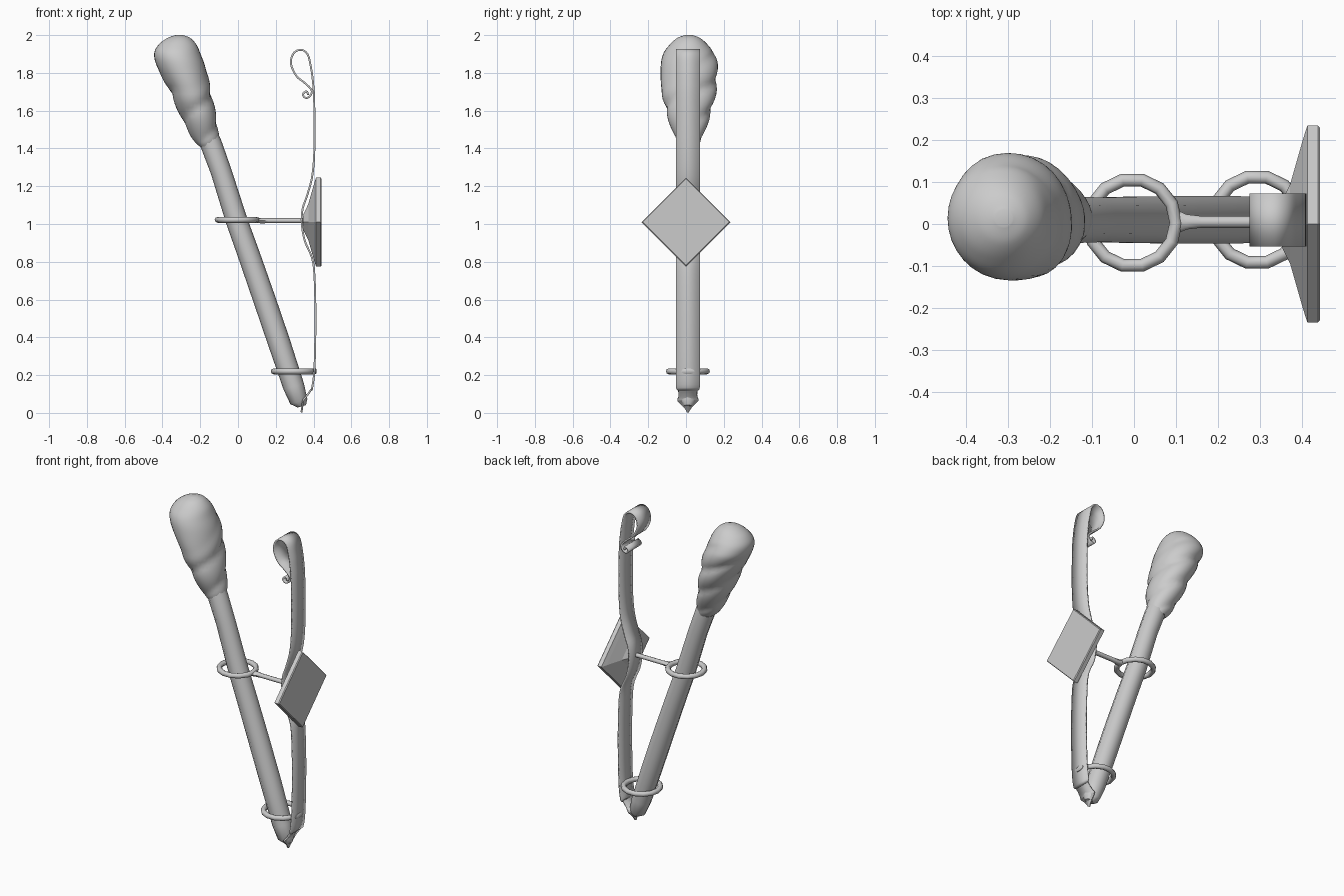
import bpy, bmesh, math
from mathutils import Vector

if "Cube" in bpy.data.objects:
    bpy.data.objects.remove(bpy.data.objects["Cube"])

grey = bpy.data.materials.new("plain_grey")
grey.diffuse_color = (0.6, 0.6, 0.6, 1)
grey.use_nodes = True
grey.node_tree.nodes["Principled BSDF"].inputs["Base Color"].default_value = grey.diffuse_color
CY = 0.01  # slight sideways offset of torch and strap


def finish(ob, angle=40):
    ob.data.materials.clear()
    ob.data.materials.append(grey)
    bpy.ops.object.select_all(action='DESELECT')
    ob.select_set(True)
    bpy.context.view_layer.objects.active = ob
    if angle:
        bpy.ops.object.shade_smooth_by_angle(angle=math.radians(angle))
    return ob


def to_object(name, bm):
    bmesh.ops.recalc_face_normals(bm, faces=bm.faces)
    me = bpy.data.meshes.new(name)
    bm.to_mesh(me)
    bm.free()
    ob = bpy.data.objects.new(name, me)
    bpy.context.collection.objects.link(ob)
    return ob


def loft(name, rings, angle=40):
    """Skin a list of closed rings and cap both ends."""
    bm = bmesh.new()
    vs = [[bm.verts.new(p) for p in r] for r in rings]
    n = len(vs[0])
    for a, b in zip(vs, vs[1:]):
        for i in range(n):
            j = (i + 1) % n
            bm.faces.new((a[i], a[j], b[j], b[i]))
    bm.faces.new(vs[0])
    bm.faces.new(vs[-1])
    return finish(to_object(name, bm), angle)


def angles(n):
    return [2 * math.pi * i / n for i in range(n)]


def smooth_path(pts, steps):
    """Catmull-Rom interpolation through tuples of any length."""
    pts = [Vector(p) for p in pts]
    out = []
    for i in range(len(pts) - 1):
        p0, p1, p2 = pts[max(i - 1, 0)], pts[i], pts[i + 1]
        p3 = pts[min(i + 2, len(pts) - 1)]
        for s in range(steps):
            t = s / steps
            out.append(0.5 * (2 * p1 + (p2 - p0) * t
                              + (2 * p0 - 5 * p1 + 4 * p2 - p3) * t * t
                              + (3 * p1 - p0 - 3 * p2 + p3) * t ** 3))
    return out + [pts[-1]]


# Leaning wooden shaft: x, z, radius
shaft = [(0.338, 0.035, 0.022), (0.322, 0.06, 0.045), (0.295, 0.14, 0.054),
         (0.215, 0.38, 0.057), (0.14, 0.6, 0.057), (0.06, 0.83, 0.056),
         (-0.008, 1.02, 0.055), (-0.09, 1.28, 0.053), (-0.145, 1.43, 0.055),
         (-0.19, 1.54, 0.05)]
loft("shaft", [[(x + r * math.cos(a), CY + r * 1.05 * math.sin(a), z + 0.3 * r * math.cos(a))
                for a in angles(10)] for x, z, r in shaft])

# Wrapped cloth head: x, z, x radius, y radius
profile = [(-0.155, 1.41, 0.048, 0.05), (-0.17, 1.45, 0.068, 0.068),
           (-0.21, 1.57, 0.092, 0.11), (-0.255, 1.71, 0.108, 0.143),
           (-0.30, 1.83, 0.127, 0.148), (-0.321, 1.90, 0.123, 0.135),
           (-0.32, 1.95, 0.10, 0.10), (-0.313, 1.985, 0.06, 0.06),
           (-0.31, 2.0, 0.02, 0.02)]
rings = []
for x, z, rx, ry in smooth_path(profile, 6):
    ring = []
    for a in angles(32):
        phase = z / 0.155 - a / math.pi + 0.1
        top = 1.79 + 0.11 * math.sin(a)          # wraps reach higher at the back
        w = max(0, min(1, (top - z) / 0.06 + 0.5)) * min(1, (z - 1.41) / 0.05)
        k = 1 + 0.15 * w * (abs(math.sin(math.pi * phase)) ** 0.6 - 0.65)
        ring.append((x + rx * k * math.cos(a), CY + 0.004 + ry * k * math.sin(a), z))
    rings.append(ring)
loft("cloth_head", rings, 50)

# Bent metal strap with scrolled top: x, z, half width
W = 0.063
strap = [(0.372, 1.683, W), (0.362, 1.703, W), (0.343, 1.685, W), (0.36, 1.667, W),
         (0.383, 1.68, W), (0.389, 1.71, W), (0.352, 1.748, W), (0.308, 1.785, W),
         (0.28, 1.85, W), (0.295, 1.905, W), (0.335, 1.922, W), (0.369, 1.897, W),
         (0.386, 1.83, W), (0.396, 1.76, W), (0.403, 1.66, W), (0.405, 1.42, W),
         (0.394, 1.26, W), (0.367, 1.155, W), (0.342, 1.08, W), (0.338, 1.0, W),
         (0.354, 0.91, W), (0.392, 0.82, W), (0.405, 0.72, W), (0.41, 0.5, W),
         (0.405, 0.24, W), (0.393, 0.135, W), (0.385, 0.12, 0.05),
         (0.36, 0.085, 0.05), (0.345, 0.065, 0.055), (0.34, 0.03, 0.022),
         (0.336, 0.003, 0.004)]
bm = bmesh.new()
prev = None
for x, z, h in smooth_path(strap, 4):
    row = [bm.verts.new((x, CY - h, z)), bm.verts.new((x, CY + h, z))]
    if prev:
        bm.faces.new((prev[0], prev[1], row[1], row[0]))
    prev = row
me = bpy.data.meshes.new("strap")
bm.to_mesh(me)
bm.free()
ob = bpy.data.objects.new("strap", me)
bpy.context.collection.objects.link(ob)
mod = ob.modifiers.new("thickness", 'SOLIDIFY')
mod.thickness = 0.01
mod.offset = 0
finish(ob, 40)

# Diamond wall plate with raised back: x, radius
plate = [(0.443, 0.229), (0.438, 0.235), (0.413, 0.235), (0.402, 0.20),
         (0.372, 0.095), (0.345, 0.04)]
loft("wall_plate", [[(x, r * math.cos(a), 1.01 + r * math.sin(a)) for a in angles(4)]
                    for x, r in plate], 0)

# Holding rings
for name, x, y, z in (("upper_ring", -0.004, 0.003, 1.022), ("lower_ring", 0.293, CY, 0.22)):
    bpy.ops.mesh.primitive_torus_add(major_segments=14, minor_segments=8, major_radius=0.104,
                                     minor_radius=0.0155, location=(x, y, z))
    bpy.context.object.name = name
    finish(bpy.context.object, 60)

# Arm from strap to upper ring, flared at the ring: x, y radius, z radius
arm = [(0.095, 0.032, 0.012), (0.125, 0.018, 0.015), (0.16, 0.014, 0.013), (0.35, 0.014, 0.013)]
loft("ring_arm", [[(x, 0.005 + ry * math.cos(a), 1.018 + rz * math.sin(a)) for a in angles(8)]
                  for x, ry, rz in arm], 50)

# Flattened rivet where the lower ring passes through the strap
loft("rivet", [[(x, CY + 0.036 * k * math.cos(a), 0.22 + 0.016 * k * math.sin(a))
                for a in angles(10)] for x, k in ((0.395, 1), (0.411, 1), (0.416, 0.6))], 50)
